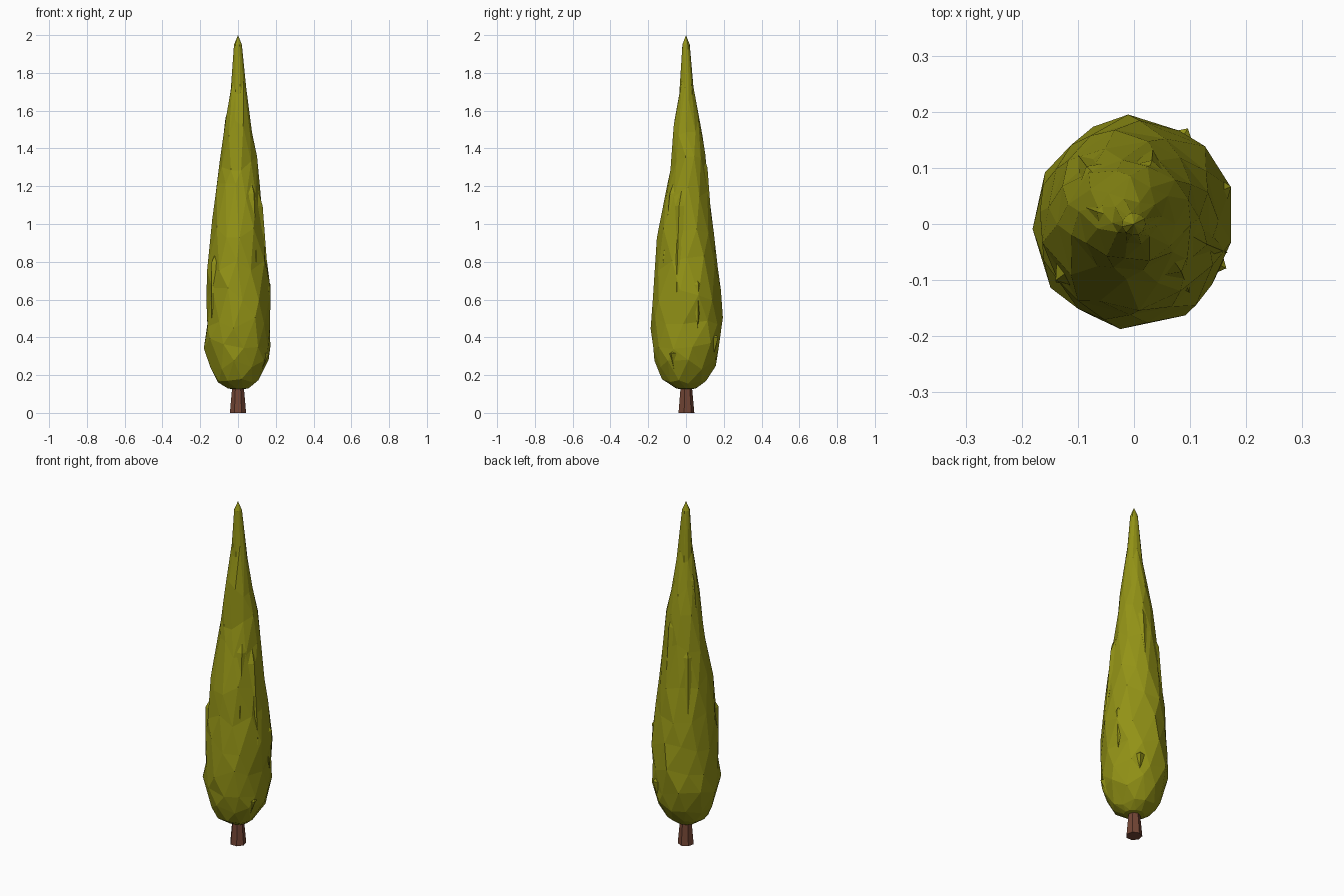
import bpy, bmesh, math, random

if "Cube" in bpy.data.objects:
    bpy.data.objects.remove(bpy.data.objects["Cube"])
random.seed(7)


def material(name, color):
    m = bpy.data.materials.new(name)
    m.diffuse_color = color
    m.use_nodes = True
    m.node_tree.nodes["Principled BSDF"].inputs["Base Color"].default_value = m.diffuse_color
    return m


def finish(bm, name, mat):
    bmesh.ops.recalc_face_normals(bm, faces=bm.faces[:])
    me = bpy.data.meshes.new(name)
    bm.to_mesh(me)
    bm.free()
    me.materials.append(mat)
    ob = bpy.data.objects.new(name, me)
    bpy.context.collection.objects.link(ob)
    return ob


# Crown profile: height, x min, x max, y min, y max
PROFILE = [
    (0.130, -.055, .055, -.055, .055),
    (0.170, -.115, .110, -.125, .110),
    (0.255, -.157, .157, -.160, .160),
    (0.370, -.182, .182, -.186, .182),
    (0.480, -.176, .174, -.189, .190),
    (0.620, -.170, .180, -.178, .184),
    (0.790, -.160, .158, -.165, .166),
    (0.980, -.142, .138, -.146, .146),
    (1.170, -.120, .122, -.104, .120),
    (1.330, -.097, .104, -.076, .108),
    (1.510, -.073, .072, -.070, .078),
    (1.700, -.040, .046, -.034, .042),
    (1.950, -.021, .021, -.020, .020),
]
SIDES = 11


def section(z):
    for a, b in zip(PROFILE, PROFILE[1:]):
        if z <= b[0]:
            t = max(0, (z - a[0]) / (b[0] - a[0]))
            return [p + (q - p) * t for p, q in zip(a[1:], b[1:])]
    return PROFILE[-1][1:]


def on_crown(angle, z, scale=1.0):
    x0, x1, y0, y1 = section(z)
    return ((x0 + x1) / 2 + (x1 - x0) / 2 * scale * math.cos(angle),
            (y0 + y1) / 2 + (y1 - y0) / 2 * scale * math.sin(angle), z)


# Faceted crown: staggered, jittered rings joined by triangles
bm = bmesh.new()
rings = []
for i, row in enumerate(PROFILE):
    gap = PROFILE[min(i + 1, len(PROFILE) - 1)][0] - PROFILE[max(i - 1, 0)][0]
    wob = 0.0 if i in (0, len(PROFILE) - 1) else 1.0
    ring = []
    for k in range(SIDES):
        a = 2 * math.pi * (k + 0.5 * (i % 2) + random.uniform(-.2, .2)) / SIDES
        z = row[0] + wob * gap * random.uniform(-.14, .14)
        ring.append(bm.verts.new(on_crown(a, z, random.uniform(.97, 1.035))))
    rings.append(ring)
for i, (lo, hi) in enumerate(zip(rings, rings[1:])):
    for k in range(SIDES):
        n = (k + 1) % SIDES
        if i % 2 == 0:
            bm.faces.new((lo[k], lo[n], hi[k]))
            bm.faces.new((lo[n], hi[n], hi[k]))
        else:
            bm.faces.new((lo[k], lo[n], hi[n]))
            bm.faces.new((lo[k], hi[n], hi[k]))
tip = bm.verts.new((0, 0, 2.0))
base = bm.verts.new((0, 0, 0.12))
for k in range(SIDES):
    n = (k + 1) % SIDES
    bm.faces.new((rings[-1][k], rings[-1][n], tip))
    bm.faces.new((rings[0][n], rings[0][k], base))
olive = material("olive_foliage", (0.29, 0.29, 0.008, 1))
finish(bm, "crown", olive)

# Shallow foliage tufts: blunt top ledge, long taper downward
TUFTS = [(-50, 1.23, .78, .30), (-18, 1.18, .62, .28), (20, 0.72, .45, .20),
         (130, 1.20, .80, .28), (165, 1.62, 1.22, .40), (215, 0.85, .50, .18),
         (75, 1.36, .95, .30), (-25, 0.33, .22, .16), (60, 0.42, .28, .16)]
bm = bmesh.new()
for deg, top, bottom, half in TUFTS:
    a = math.radians(deg)
    mid = top - 0.15 * (top - bottom)
    pts = [(a, top, .92), (a - half, mid, .95), (a, mid, 1.07),
           (a + half, mid, .95), (a, bottom, .97), (a, mid, .75)]
    t, l, f, r, b, c = [bm.verts.new(on_crown(*p)) for p in pts]
    for tri in ((t, l, f), (t, f, r), (b, f, l), (b, r, f),
                (t, c, l), (t, r, c), (b, l, c), (b, c, r)):
        bm.faces.new(tri)
finish(bm, "foliage_tufts", olive)

# Tapered trunk
bm = bmesh.new()
bmesh.ops.create_cone(bm, cap_ends=True, segments=7, radius1=.044, radius2=.026, depth=.2)
bmesh.ops.translate(bm, verts=bm.verts[:], vec=(0, 0, .1))
finish(bm, "trunk", material("brown_bark", (0.17, 0.06, 0.035, 1)))
